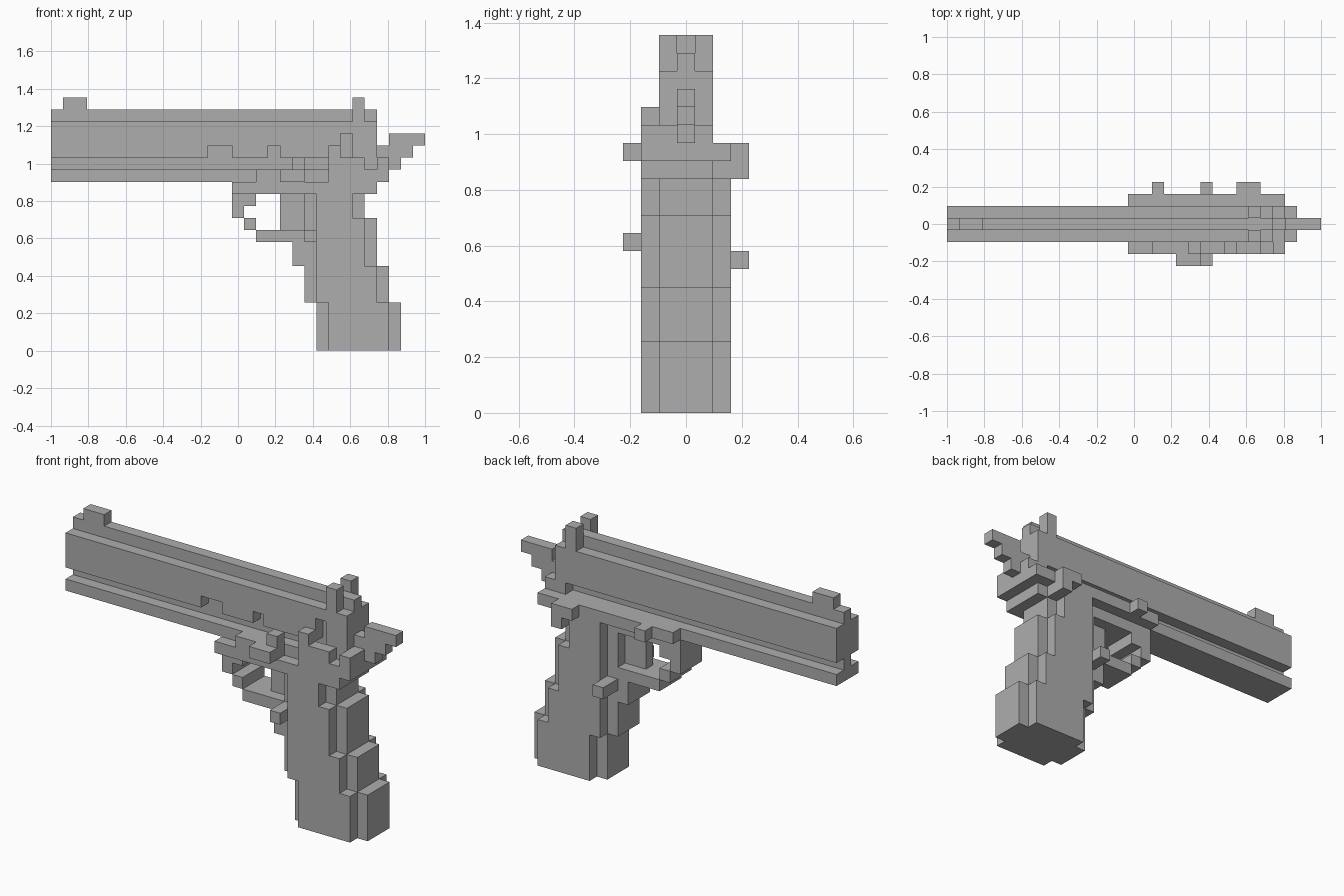
import bpy
import bmesh
import math
from mathutils import Vector

default_cube = bpy.data.objects.get("Cube")
if default_cube:
    bpy.data.objects.remove(default_cube, do_unlink=True)

UNIT = 2 / 31
ORIGIN = Vector((-1.0, -3.5 * UNIT, 0.0))

# Widths across the model, as ranges of block layers from right to left
CENTRE, CORE, WIDE = (3, 4), (2, 5), (1, 6)
FRONT_SKIN, BACK_SKIN = (1, 2), (5, 6)
FRONT_NUB, BACK_NUB = (0, 1), (6, 7)

grey = bpy.data.materials.new("plain grey")
grey.use_nodes = True
grey.diffuse_color = (0.42, 0.42, 0.42, 1)
grey.node_tree.nodes["Principled BSDF"].inputs["Base Color"].default_value = grey.diffuse_color


def cells(box):
    """All unit blocks in a box given as (x range, layer range, z range)."""
    (x0, x1), (y0, y1), (z0, z1) = box
    return {(x, y, z) for x in range(x0, x1)
            for y in range(y0, y1) for z in range(z0, z1)}


def build(name, solids, cuts=()):
    """Join blocks into one shell with clean flat faces."""
    filled = set().union(*(cells(b) for b in solids))
    for b in cuts:
        filled -= cells(b)
    bm = bmesh.new()
    verts = {}

    def corner(key):
        if key not in verts:
            verts[key] = bm.verts.new(ORIGIN + Vector(key) * UNIT)
        return verts[key]

    for cell in filled:
        for axis in range(3):
            for side in (0, 1):
                near = list(cell)
                near[axis] += 2 * side - 1
                if tuple(near) in filled:
                    continue
                u, v = (axis + 1) % 3, (axis + 2) % 3
                loop = []
                for du, dv in ((0, 0), (1, 0), (1, 1), (0, 1)):
                    p = list(cell)
                    p[axis] += side
                    p[u] += du
                    p[v] += dv
                    loop.append(corner(tuple(p)))
                bm.faces.new(loop if side else loop[::-1])
    bmesh.ops.dissolve_limit(bm, angle_limit=math.radians(1),
                             verts=bm.verts[:], edges=bm.edges[:])
    mesh = bpy.data.meshes.new(name)
    bm.to_mesh(mesh)
    bm.free()
    mesh.materials.append(grey)
    obj = bpy.data.objects.new(name, mesh)
    bpy.context.collection.objects.link(obj)
    return obj


# Slide with its top rib and the notches on the front side
build("slide",
      [((0, 27), CORE, (16, 19)), ((0, 27), CENTRE, (19, 20))],
      [((13, 15), (2, 3), (16, 17)), ((18, 19), (2, 3), (16, 17)),
       ((24, 25), (2, 3), (16, 18))])

# Sights
build("front_sight", [((1, 3), CENTRE, (20, 21))])
for side, layer in (("right", (2, 3)), ("left", (4, 5))):
    build("rear_sight_" + side, [((25, 26), layer, (19, 21))])

# Lower rail, and the narrow web that leaves a groove under the slide
build("lower_rail", [((0, 28), CORE, (14, 15))])
build("groove_web", [((0, 28), CENTRE, (15, 16)), ((26, 28), CORE, (15, 16))])

# Frame with the uneven upper edge on the front side
build("frame",
      [((15, 27), CORE, (13, 14)),
       ((15, 27), FRONT_SKIN, (13, 14)),
       ((17, 28), FRONT_SKIN, (14, 15)),
       ((15, 28), BACK_SKIN, (14, 15)),
       ((22, 26), BACK_SKIN, (13, 14))],
      [((21, 23), FRONT_SKIN, (14, 15))])
build("slide_stop", [((20, 21), FRONT_SKIN, (14, 16)),
                     ((19, 21), FRONT_NUB, (14, 15))])
build("safety_lever", [((23, 24), FRONT_SKIN, (15, 17)),
                       ((24, 26), FRONT_SKIN, (15, 16)),
                       ((27, 28), FRONT_SKIN, (15, 16))])

# Hammer, stepped and one block thick
build("hammer", [((27, 29), CENTRE, (15, 16)),
                 ((27, 30), CENTRE, (16, 17)),
                 ((28, 31), CENTRE, (17, 18))])

# Trigger and its guard
build("trigger", [((19, 21), CENTRE, (10, 13))])
build("trigger_guard", [((15, 17), CORE, (12, 13)),
                        ((15, 16), CORE, (11, 12)),
                        ((16, 17), CORE, (10, 11)),
                        ((17, 22), CORE, (9, 10))])

# Grip: a core stepped down and back, with side panels one block shorter
grip_steps = [(22, 29, 0, 4), (21, 28, 4, 7), (20, 27, 7, 10),
              (21, 27, 10, 11), (21, 26, 11, 13)]
build("grip_core", [((a, b), CORE, (low, high)) for a, b, low, high in grip_steps])
panels = [((max(a + 1, 22), b - 1), WIDE, (low, high))
          for a, b, low, high in grip_steps]
build("grip_panels", panels)

# Small buttons on both sides
build("magazine_button", [((21, 22), (0, 2), (9, 10))])
build("left_grip_button", [((21, 22), (5, 7), (8, 9))])
build("left_frame_pin", [((17, 18), BACK_NUB, (14, 15))])
build("left_safety_lever", [((24, 26), BACK_NUB, (14, 15)),
                            ((25, 26), BACK_NUB, (13, 14))])
